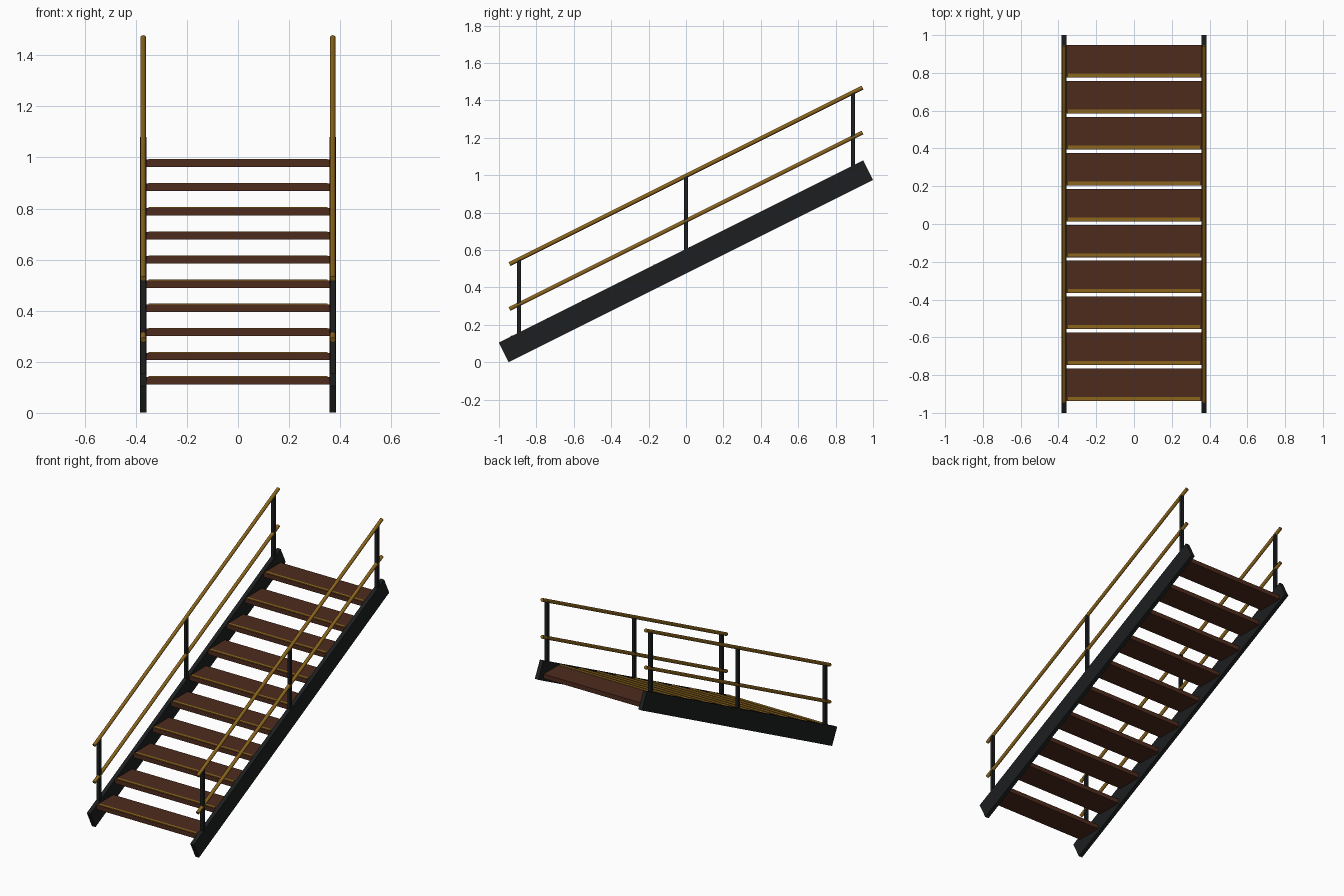
import bpy, bmesh
from math import atan, cos, sin, pi
from mathutils import Matrix, Vector

if "Cube" in bpy.data.objects:
    bpy.data.objects.remove(bpy.data.objects["Cube"])

SLOPE = atan(0.5)          # pitch of the flight
SIDE_X = 0.371             # centre line of stringers and railings
N_TREADS = 10


def material(name, rgb):
    m = bpy.data.materials.new(name)
    m.diffuse_color = (*rgb, 1)
    m.use_nodes = True
    m.node_tree.nodes["Principled BSDF"].inputs["Base Color"].default_value = m.diffuse_color
    return m


STEEL = material("black_steel", (0.012, 0.013, 0.014))
WOOD = material("dark_wood", (0.075, 0.024, 0.012))
BRASS = material("brass", (0.26, 0.13, 0.012))


def add_object(name, bm, mat):
    mesh = bpy.data.meshes.new(name)
    bm.to_mesh(mesh)
    bm.free()
    mesh.materials.append(mat)
    obj = bpy.data.objects.new(name, mesh)
    bpy.context.collection.objects.link(obj)
    return obj


def box(name, centre, size, mat, tilt=0.0):
    bm = bmesh.new()
    bmesh.ops.create_cube(bm, size=1, matrix=Matrix.Translation(centre)
                          @ Matrix.Rotation(tilt, 4, 'X')
                          @ Matrix.Diagonal((*size, 1)))
    return add_object(name, bm, mat)


def rod(name, centre, length, radius, mat):
    # round bar running parallel to the flight
    bm = bmesh.new()
    bmesh.ops.create_cone(bm, cap_ends=True, segments=12, radius1=radius,
                          radius2=radius, depth=length,
                          matrix=Matrix.Translation(centre)
                          @ Matrix.Rotation(SLOPE - pi / 2, 4, 'X'))
    for f in bm.faces:
        f.smooth = len(f.verts) == 4
    for e in bm.edges:
        e.smooth = all(len(f.verts) == 4 for f in e.link_faces)
    return add_object(name, bm, mat)


# Stringers, railings and posts on each side
for side, s in (("left", -1), ("right", 1)):
    x = s * SIDE_X
    box(f"{side}_stringer", (x, 0, 0.54), (0.026, 2.178, 0.117), STEEL, SLOPE)
    for rail, z in (("handrail", 0.997), ("mid_rail", 0.757)):
        rod(f"{side}_{rail}", (x, 0, z), 2.11, 0.011, BRASS)
    for i, y in enumerate((-0.893, 0, 0.893)):
        bottom, top = 0.54 + y / 2, 0.995 + y / 2
        box(f"{side}_post_{i + 1}", (x, y, (bottom + top) / 2),
            (0.02, 0.02, top - bottom), STEEL)

# Treads with a raised brass nosing strip along the front edge
for i in range(N_TREADS):
    y = -0.851 + i * 0.1902
    z = 0.126 + i * 0.0946
    box(f"tread_{i + 1}", (0, y, z), (0.722, 0.172, 0.029), WOOD)
    box(f"nosing_{i + 1}", (0, y - 0.074, z + 0.0145), (0.70, 0.018, 0.006), BRASS)
